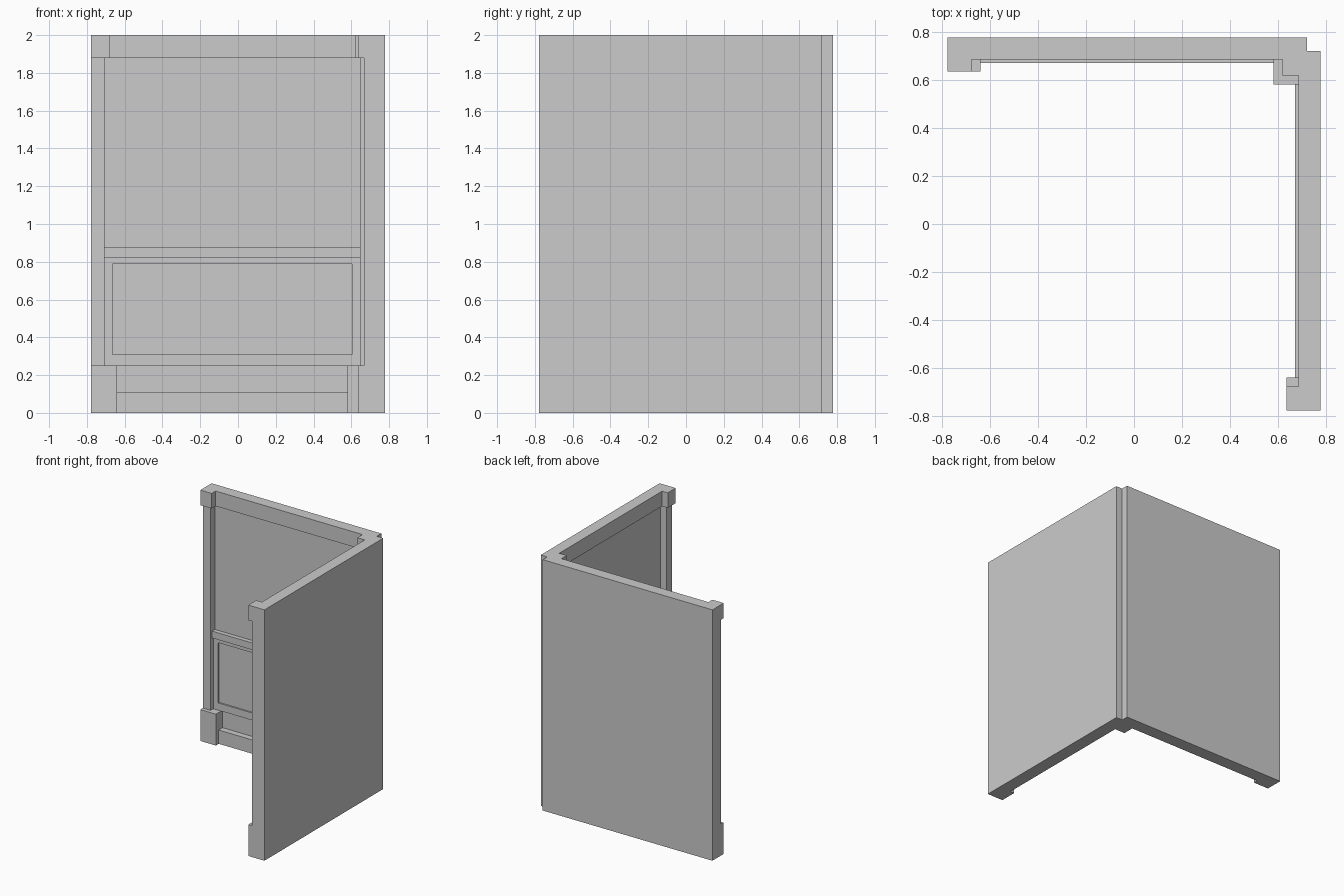
import bpy, bmesh

if "Cube" in bpy.data.objects:
    bpy.data.objects.remove(bpy.data.objects["Cube"])

E = 0.777    # outer half size
N = 0.72     # inner corner of the outside notch
H = 2.0
Z_PLINTH, Z_CAP = 0.25, 1.88
FRAME_Y, PANEL_Y = 0.70, 0.712


def prism(name, pts, place, a, b):
    """Extrude a 2D outline from a to b; place(u, v, w) maps to 3D."""
    bm = bmesh.new()
    lo = [bm.verts.new(place(u, v, a)) for u, v in pts]
    hi = [bm.verts.new(place(u, v, b)) for u, v in pts]
    bm.faces.new(lo)
    bm.faces.new(hi)
    n = len(pts)
    for i in range(n):
        j = (i + 1) % n
        bm.faces.new((lo[i], lo[j], hi[j], hi[i]))
    bmesh.ops.recalc_face_normals(bm, faces=bm.faces)
    me = bpy.data.meshes.new(name)
    bm.to_mesh(me)
    bm.free()
    ob = bpy.data.objects.new(name, me)
    bpy.context.collection.objects.link(ob)
    return ob


# Wall section (y, z): baseboard, recess, panel frame, rail, upper wall, frieze
section = [(E, 0), (0.671, 0), (0.671, 0.11), (0.72, 0.11), (0.72, Z_PLINTH),
           (FRAME_Y, Z_PLINTH), (FRAME_Y, 0.308), (PANEL_Y, 0.308),
           (PANEL_Y, 0.788), (FRAME_Y, 0.788), (FRAME_Y, 0.82),
           (0.685, 0.82), (0.685, 0.875), (0.72, 0.875), (0.72, Z_CAP),
           (0.685, Z_CAP), (0.685, H), (E, H)]


def build_side(side, swap):
    """One wall with its end pilaster; swap mirrors it across the diagonal."""
    def along(y, z, x):
        return (y, x, z) if swap else (x, y, z)

    def upright(x, y, z):
        return along(y, z, x)

    def box(part, x0, x1, y0, y1, z0, z1):
        prism(f"{side}_{part}", [(x0, y0), (x1, y0), (x1, y1), (x0, y1)],
              upright, z0, z1)

    prism(f"{side}_wall", section, along, -0.708, 0.648)
    # stiles closing the sides of the sunken panel
    box("panel_stile_outer", -0.708, -0.665, FRAME_Y, PANEL_Y + 0.01, 0.308, 0.788)
    box("panel_stile_inner", 0.604, 0.648, FRAME_Y, PANEL_Y + 0.01, 0.308, 0.788)
    # end pilaster
    box("end_plinth", -E, -0.64, 0.635, E, 0, Z_PLINTH)
    box("end_shaft", -E, -0.708, 0.667, E, Z_PLINTH, Z_CAP)
    box("end_cap", -E, -0.677, 0.635, E, Z_CAP, H)


build_side("back", False)
build_side("right", True)


# Corner post with the notch on its outer edge
def corner(part, a, z0, z1):
    prism(f"corner_{part}",
          [(a, a), (E, a), (E, N), (N, N), (N, E), (a, E)],
          lambda x, y, z: (x, y, z), z0, z1)


corner("plinth", 0.58, 0, Z_PLINTH)
corner("shaft", 0.645, Z_PLINTH, Z_CAP)
corner("cap", 0.619, Z_CAP, H)
